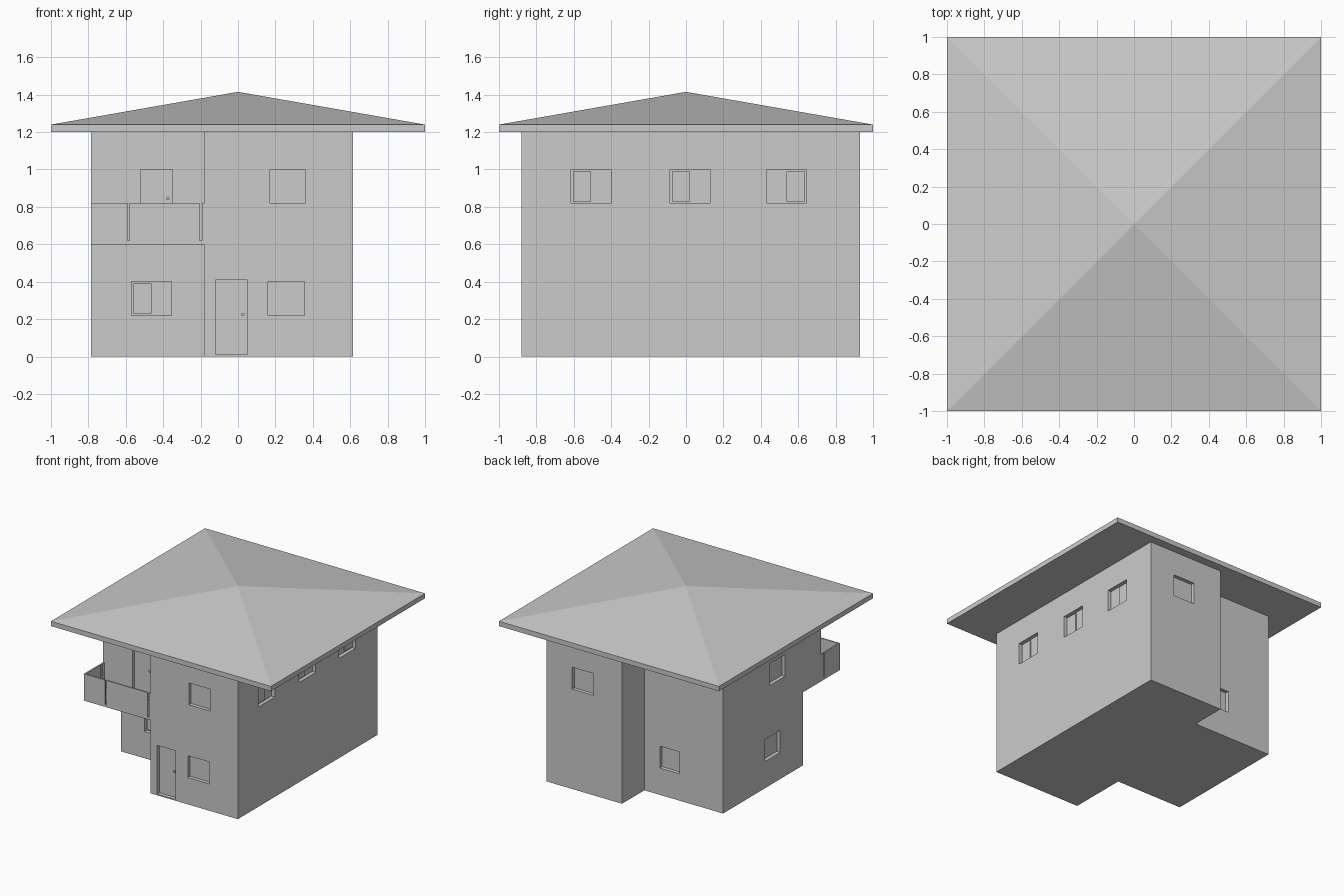
import bpy, bmesh
from mathutils import Vector

old = bpy.data.objects.get("Cube")
if old:
    bpy.data.objects.remove(old)

grey = bpy.data.materials.new("light_grey")
grey.use_nodes = True
COLOUR = (0.6, 0.6, 0.6, 1)
grey.diffuse_color = COLOUR
grey.node_tree.nodes["Principled BSDF"].inputs["Base Color"].default_value = COLOUR


def finish(name, bm):
    bmesh.ops.recalc_face_normals(bm, faces=bm.faces)
    mesh = bpy.data.meshes.new(name)
    bm.to_mesh(mesh)
    bm.free()
    mesh.materials.append(grey)
    obj = bpy.data.objects.new(name, mesh)
    bpy.context.scene.collection.objects.link(obj)
    return obj


def add_box(bm, lo, hi):
    lo, hi = Vector(lo), Vector(hi)
    verts = bmesh.ops.create_cube(bm, size=1)["verts"]
    for v in verts:
        v.co = Vector((lo[i] + (v.co[i] + 0.5) * (hi[i] - lo[i]) for i in range(3)))


def box(name, lo, hi):
    bm = bmesh.new()
    add_box(bm, lo, hi)
    return finish(name, bm)


def prism(name, outline, z0, z1):
    bm = bmesh.new()
    face = bm.faces.new([bm.verts.new((x, y, z0)) for x, y in outline])
    top = bmesh.ops.extrude_face_region(bm, geom=[face])["geom"]
    moved = [g for g in top if isinstance(g, bmesh.types.BMVert)]
    bmesh.ops.translate(bm, verts=moved, vec=(0, 0, z1 - z0))
    return finish(name, bm)


# Overall plan of the house
LEFT, RIGHT, FRONT, BACK = -0.785, 0.615, -0.88, 0.93
STEP_X, NOTCH_X, NOTCH_Y = -0.18, -0.07, 0.64
PORCH_Y, BALCONY_Y = -0.4, -0.63
FLOOR, EAVES = 0.6, 1.2
RECESS = 0.03


def storey(name, recess_y, z0, z1):
    return prism(name, [(STEP_X, FRONT), (RIGHT, FRONT), (RIGHT, BACK), (NOTCH_X, BACK),
                        (NOTCH_X, NOTCH_Y), (LEFT, NOTCH_Y), (LEFT, recess_y),
                        (STEP_X, recess_y)], z0, z1)


ground = storey("ground_floor", PORCH_Y, 0, FLOOR)
upper = storey("upper_floor", BALCONY_Y, FLOOR, EAVES)


def wall_box(axis, wall, d0, d1, a, b, z0, z1):
    """Corners of a box lying along a wall, between depths d0 and d1."""
    d0, d1 = sorted((wall + d0, wall + d1))
    if axis == "x":
        return (d0, a, z0), (d1, b, z1)
    return (a, d0, z0), (b, d1, z1)


# Openings: name, wall axis, wall place, inward direction, start, end, bottom, top, sash side
LOW, HIGH = (0.22, 0.4), (0.82, 1.0)
ground_openings = [
    ("front_window", "y", FRONT, 1, 0.16, 0.355, *LOW, 0),
    ("front_door", "y", FRONT, 1, -0.12, 0.05, 0.01, 0.41, 0),
    ("porch_window", "y", PORCH_Y, 1, -0.57, -0.355, *LOW, -1),
    ("back_window", "y", NOTCH_Y, -1, -0.39, -0.21, *LOW, 0),
    ("side_window", "x", LEFT, 1, -0.1, 0.095, *LOW, 0),
]
upper_openings = [
    ("upper_front_window", "y", FRONT, 1, 0.17, 0.36, *HIGH, 0),
    ("balcony_door", "y", BALCONY_Y, 1, -0.52, -0.35, 0.63, 1.0, 0),
    ("upper_back_window", "y", BACK, -1, 0.19, 0.385, *HIGH, 0),
    ("upper_side_window", "x", LEFT, 1, -0.165, 0.03, *HIGH, 0),
    ("sliding_window_front", "x", RIGHT, -1, -0.615, -0.4, *HIGH, -1),
    ("sliding_window_middle", "x", RIGHT, -1, -0.085, 0.13, *HIGH, -1),
    ("sliding_window_back", "x", RIGHT, -1, 0.43, 0.645, *HIGH, 1),
]


def cut_openings(walls, openings):
    bm = bmesh.new()
    for name, axis, wall, inward, a, b, z0, z1, sash in openings:
        add_box(bm, *wall_box(axis, wall, -RECESS * inward, RECESS * inward, a, b, z0, z1))
        # raised sliding sash over half of the pane
        if sash:
            mid = (a + b) / 2
            s0, s1 = (a + 0.01, mid) if sash < 0 else (mid, b - 0.01)
            box(name + "_sash", *wall_box(axis, wall, 0.02 * inward, RECESS * inward,
                                          s0, s1, z0 + 0.01, z1 - 0.01))
        # small door handle
        if "door" in name:
            h = z0 + 0.21
            box(name + "_handle", *wall_box(axis, wall, 0.015 * inward, RECESS * inward,
                                            b - 0.035, b - 0.015, h, h + 0.01))
    cutter = finish("opening_cutter", bm)
    cutter.hide_render = True
    mod = walls.modifiers.new("openings", "BOOLEAN")
    mod.operation = "DIFFERENCE"
    mod.solver = "EXACT"
    mod.object = cutter
    bpy.context.view_layer.objects.active = walls
    bpy.ops.object.modifier_apply(modifier=mod.name)
    bpy.data.objects.remove(cutter)


cut_openings(ground, ground_openings)
cut_openings(upper, upper_openings)

# Balcony floor and thin parapet panels separated by narrow gaps
T, SILL, RAIL = 0.012, 0.62, 0.82
box("balcony_floor", (LEFT, FRONT, FLOOR), (STEP_X, BALCONY_Y, SILL))
for i, (a, b) in enumerate([(LEFT, -0.592), (-0.58, -0.205), (-0.193, STEP_X)]):
    box(f"balcony_front_panel_{i + 1}", (a, FRONT, SILL), (b, FRONT + T, RAIL))
for i, (a, b) in enumerate([(FRONT + T, -0.675), (-0.663, BALCONY_Y)]):
    box(f"balcony_side_panel_{i + 1}", (LEFT, a, SILL), (LEFT + T, b, RAIL))

# Hipped roof: square slab whose top rises to a point
bm = bmesh.new()
add_box(bm, (-1, -1, EAVES), (1, 1, 1.24))
top = max(bm.faces, key=lambda f: f.calc_center_median().z)
peak = bmesh.ops.poke(bm, faces=[top])["verts"][0]
peak.co.z = 1.415
finish("roof", bm)
